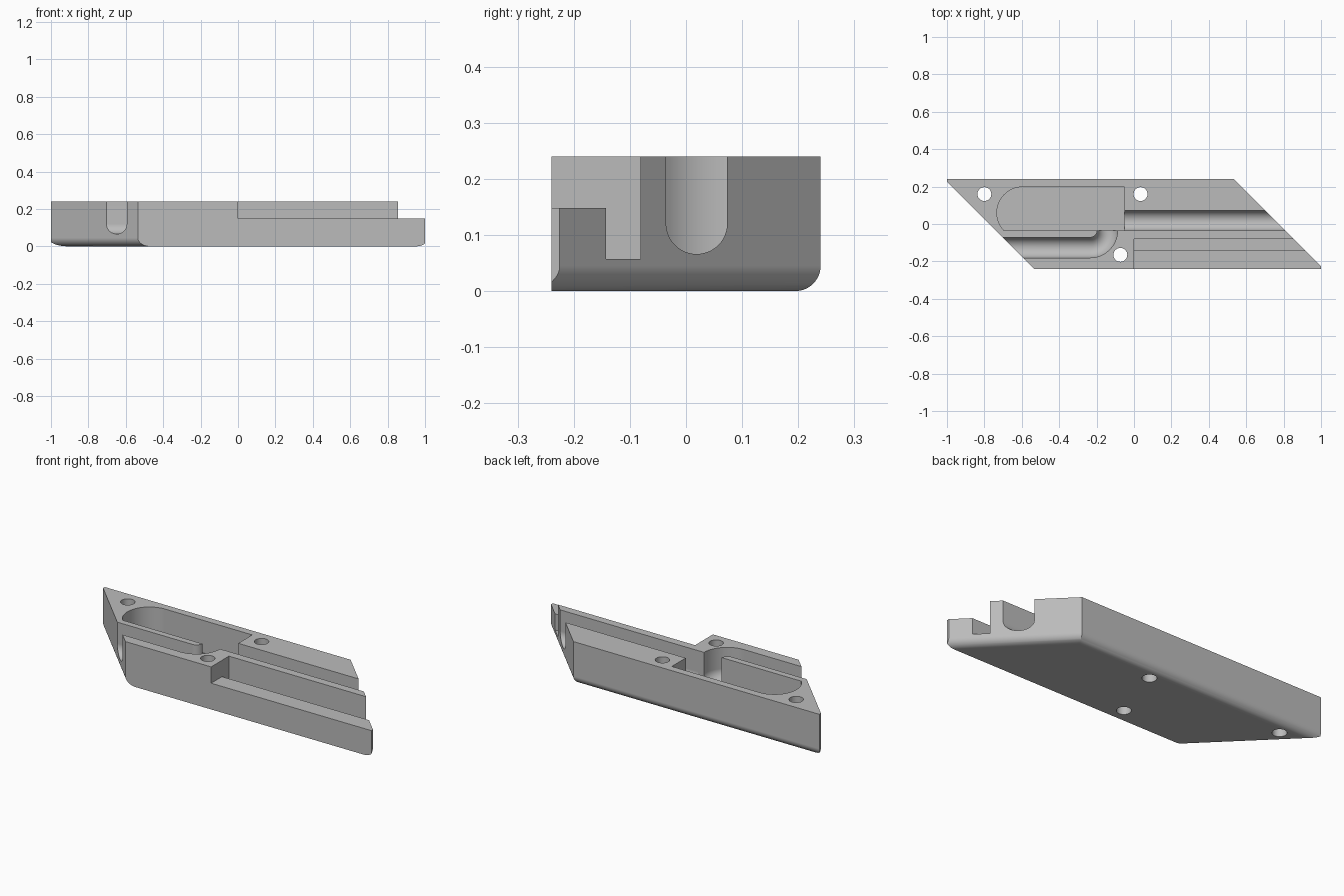
import bpy, bmesh, math

if "Cube" in bpy.data.objects:
    bpy.data.objects.remove(bpy.data.objects["Cube"])

grey = bpy.data.materials.new("plain grey")
grey.diffuse_color = (0.5, 0.5, 0.5, 1)
grey.use_nodes = True
grey.node_tree.nodes["Principled BSDF"].inputs["Base Color"].default_value = grey.diffuse_color


def loft(name, rings):
    """Closed solid through equal-length rings of points."""
    bm = bmesh.new()
    loops = [[bm.verts.new(p) for p in ring] for ring in rings]
    n = len(loops[0])
    for a, b in zip(loops, loops[1:]):
        for i in range(n):
            j = (i + 1) % n
            bm.faces.new((a[i], a[j], b[j], b[i]))
    bm.faces.new(loops[0][::-1])
    bm.faces.new(loops[-1])
    bmesh.ops.recalc_face_normals(bm, faces=bm.faces[:])
    mesh = bpy.data.meshes.new(name)
    bm.to_mesh(mesh)
    bm.free()
    mesh.materials.append(grey)
    obj = bpy.data.objects.new(name, mesh)
    bpy.context.collection.objects.link(obj)
    return obj


def prism(name, outline, z0, z1):
    return loft(name, [[(x, y, z) for x, y in outline] for z in (z0, z1)])


def sweep(name, profile, path):
    """Sweep a (sideways, z) profile along a flat path; u points left of travel."""
    rings = []
    for i, (x, y) in enumerate(path):
        a, b = path[max(i - 1, 0)], path[min(i + 1, len(path) - 1)]
        dx, dy = b[0] - a[0], b[1] - a[1]
        d = math.hypot(dx, dy)
        rings.append([(x - u * dy / d, y + u * dx / d, z) for u, z in profile])
    return loft(name, rings)


def arc(cx, cy, r, a0, a1, n):
    return [(cx + r * math.cos(math.radians(a0 + (a1 - a0) * i / n)),
             cy + r * math.sin(math.radians(a0 + (a1 - a0) * i / n))) for i in range(n + 1)]


# Slanted block, bottom edges rounded on the left, right and back
R, H, W = 0.045, 0.24, 0.24
rings = []
for i in range(13):
    t = math.pi / 2 * i / 12
    d, z = R * (1 - math.sin(t)), R * (1 - math.cos(t))
    c, yb = 0.775 - math.sqrt(2) * d, W - d
    rings.append([(-c + W, -W, z), (c + W, -W, z), (c - yb, yb, z), (-c - yb, yb, z)])
rings.append([(x, y, H) for x, y, z in rings[-1]])
block = loft("slanted_block", rings)

# Cutters
cutters = []
for s in (-1, 1):  # blunt tips
    cutters.append(sweep("tip_cutter", [(-0.5, -0.1), (0.5, -0.1), (0.5, 0.5), (-0.5, 0.5)],
                         [(s, 0), (s * 1.3, 0)]))

# Pocket with rounded left end
r, cx, cy, low = 0.138, -0.595, 0.06, -0.036
end = 180 + math.degrees(math.asin((cy - low) / r))
pocket = arc(cx, cy, r, 90, end, 32) + [(-0.05, low), (-0.05, cy + r)]
cutters.append(prism("pocket_cutter", pocket, 0.057, 0.4))

# Round-bottomed channels
u_profile = arc(0, 0.1205, 0.0545, 180, 360, 24) + [(0.0545, 0.4), (-0.0545, 0.4)]
cutters.append(sweep("right_groove_cutter", u_profile, [(-0.07, 0.019), (1.2, 0.019)]))
bend = arc(-0.235, -0.033, 0.093, -90, 0, 24)
cutters.append(sweep("bent_channel_cutter", u_profile,
                     [(-1.2, -0.126), (-0.26, -0.126)] + bend + [(-0.142, 0.0)]))

# Front shelf with its square slot
cutters.append(sweep("shelf_cutter", [(-0.4, 0.148), (-0.143, 0.148), (-0.143, 0.057),
                                      (-0.081, 0.057), (-0.081, 0.4), (-0.4, 0.4)],
                     [(0, 0), (1.3, 0)]))

# Screw holes
for x, y in [(-0.8, 0.16), (0.035, 0.16), (-0.073, -0.165)]:
    cutters.append(prism("hole_cutter", arc(x, y, 0.037, 0, 352.5, 47), -0.1, 0.4))

bpy.context.view_layer.objects.active = block
block.select_set(True)
for c in cutters:
    c.hide_render = True
    m = block.modifiers.new("cut", 'BOOLEAN')
    m.operation, m.solver, m.object = 'DIFFERENCE', 'EXACT', c
    bpy.ops.object.modifier_apply(modifier=m.name)
    bpy.data.objects.remove(c, do_unlink=True)

bpy.ops.object.shade_smooth_by_angle(angle=math.radians(25))
wn = block.modifiers.new("weighted", 'WEIGHTED_NORMAL')
wn.keep_sharp = True
